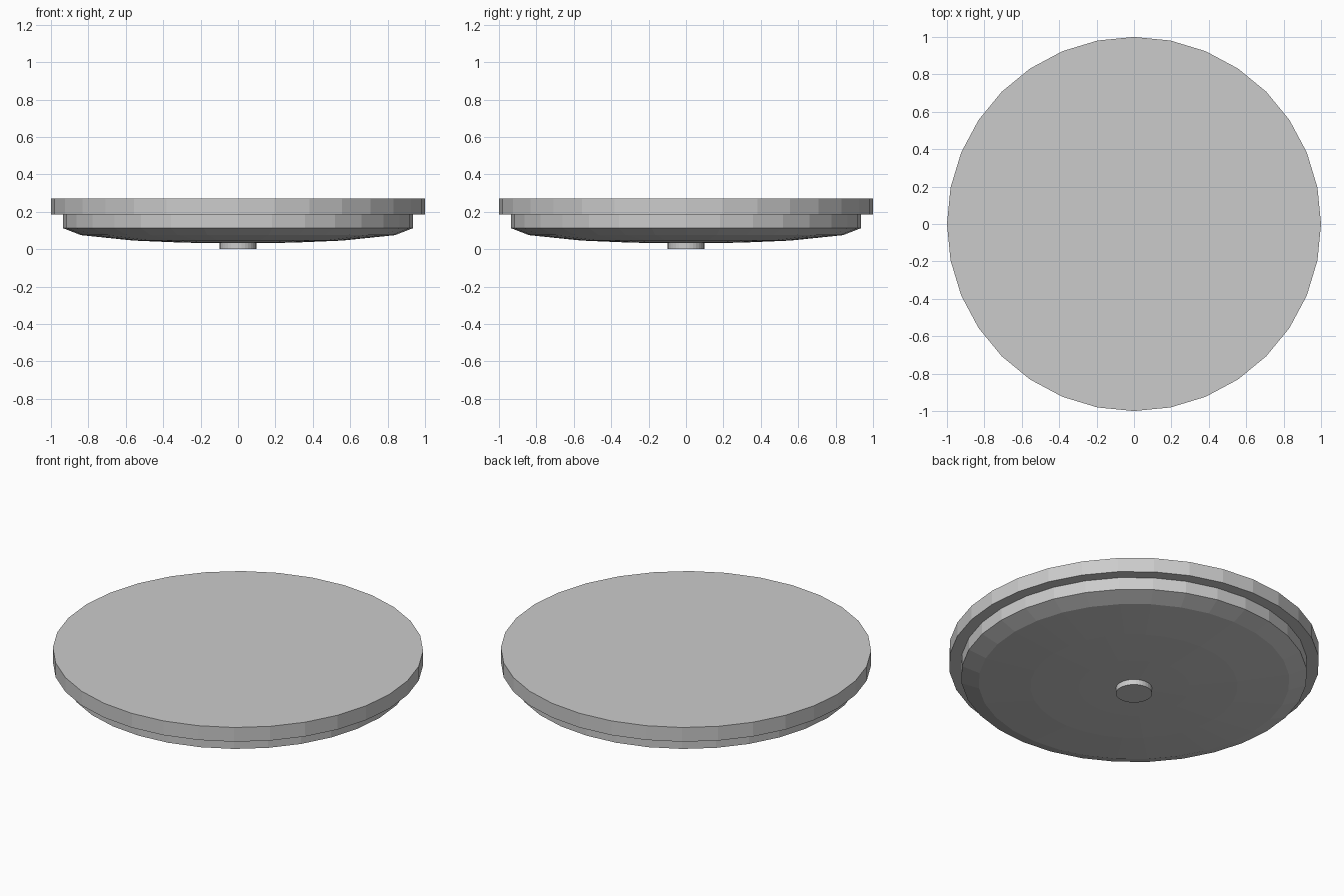
import bpy
import bmesh
from math import cos, sin, tau

SIDES = 32

cube = bpy.data.objects.get("Cube")
if cube:
    bpy.data.objects.remove(cube, do_unlink=True)

# Single plain grey
grey = bpy.data.materials.new("light_grey")
grey.use_nodes = True
colour = (0.6, 0.6, 0.6, 1)
grey.diffuse_color = colour
grey.node_tree.nodes["Principled BSDF"].inputs["Base Color"].default_value = colour


def lathe(name, profile):
    """Closed faceted solid from (radius, height) points, bottom to top."""
    bm = bmesh.new()
    rings = [[bm.verts.new((r * cos(tau * i / SIDES), r * sin(tau * i / SIDES), z))
              for i in range(SIDES)] for r, z in profile]
    for low, high in zip(rings, rings[1:]):
        for i in range(SIDES):
            j = (i + 1) % SIDES
            bm.faces.new((low[i], low[j], high[j], high[i]))
    bm.faces.new(rings[0][::-1])
    bm.faces.new(rings[-1])
    bmesh.ops.recalc_face_normals(bm, faces=bm.faces)
    mesh = bpy.data.meshes.new(name)
    bm.to_mesh(mesh)
    bm.free()
    mesh.materials.append(grey)
    obj = bpy.data.objects.new(name, mesh)
    bpy.context.collection.objects.link(obj)
    return obj


# Wide flat disc on top
lathe("top_rim", [(1, 0.185), (1, 0.27)])

# Narrower band with the shallow domed underside
lathe("domed_base", [(0.1, 0.032), (0.3, 0.035), (0.56, 0.046),
                     (0.84, 0.075), (0.935, 0.112), (0.935, 0.185)])

# Small round peg at the centre of the underside
lathe("centre_peg", [(0.098, 0), (0.098, 0.04)])
